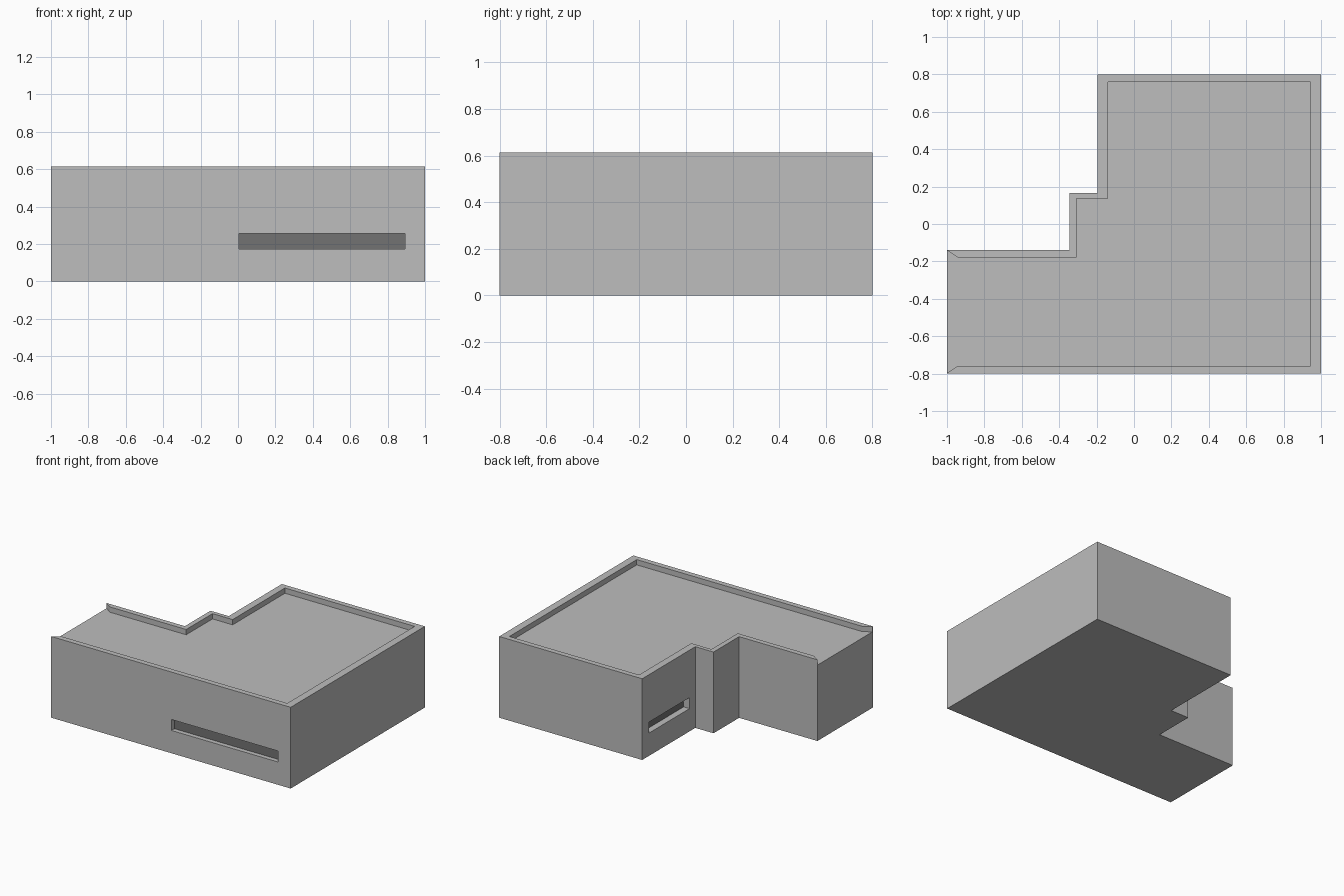
import bpy
import bmesh
from mathutils import Vector

cube = bpy.data.objects.get("Cube")
if cube:
    bpy.data.objects.remove(cube, do_unlink=True)

HEIGHT, ROOF = 0.613, 0.573
SILL, HEAD = 0.172, 0.255


def material(name, value):
    mat = bpy.data.materials.new(name)
    mat.use_nodes = True
    colour = (value, value, value, 1)
    mat.diffuse_color = colour
    mat.node_tree.nodes["Principled BSDF"].inputs["Base Color"].default_value = colour
    return mat


def prism(name, outline, bottom, top, mat):
    """Extrude a flat outline straight up between two heights."""
    bm = bmesh.new()
    base = bm.faces.new([bm.verts.new((x, y, bottom)) for x, y in outline])
    extruded = bmesh.ops.extrude_face_region(bm, geom=[base], use_keep_orig=True)["geom"]
    verts = [v for v in extruded if isinstance(v, bmesh.types.BMVert)]
    bmesh.ops.translate(bm, verts=verts, vec=Vector((0, 0, top - bottom)))
    bmesh.ops.recalc_face_normals(bm, faces=bm.faces)
    mesh = bpy.data.meshes.new(name)
    bm.to_mesh(mesh)
    bm.free()
    mesh.materials.append(mat)
    obj = bpy.data.objects.new(name, mesh)
    bpy.context.collection.objects.link(obj)
    return obj


def rectangle(x0, x1, y0, y1):
    return [(x0, y0), (x1, y0), (x1, y1), (x0, y1)]


def cut(target, cutter):
    mod = target.modifiers.new(cutter.name, "BOOLEAN")
    mod.operation = "DIFFERENCE"
    mod.solver = "EXACT"
    mod.object = cutter
    cutter.hide_render = True
    bpy.context.view_layer.objects.active = target
    bpy.ops.object.modifier_apply(modifier=mod.name)
    bpy.data.objects.remove(cutter, do_unlink=True)


wall = material("wall grey", 0.51)
glass = material("dark window grey", 0.17)

# Stepped building block
footprint = [(-1, -0.8), (1, -0.8), (1, 0.8), (-0.194, 0.8),
             (-0.194, 0.166), (-0.346, 0.166), (-0.346, -0.139), (-1, -0.139)]
building = prism("building", footprint, 0, HEIGHT, wall)

# Sunken roof, open on the short end where the parapet is mitred
roof_outline = [(-1.03, -0.817), (-0.943, -0.759), (0.943, -0.759), (0.943, 0.76),
                (-0.14, 0.76), (-0.14, 0.136), (-0.308, 0.136), (-0.308, -0.178),
                (-0.943, -0.178), (-1.03, -0.121)]
cut(building, prism("roof_cutter", roof_outline, ROOF, 0.8, wall))

# Long window slots with recessed dark glass
windows = {
    "front_window": (rectangle(0.005, 0.893, -0.9, -0.76),
                     rectangle(0.005, 0.893, -0.765, -0.76)),
    "side_window": (rectangle(-0.3, -0.14, 0.235, 0.72),
                    rectangle(-0.145, -0.14, 0.235, 0.72)),
}
for name, (opening, pane) in windows.items():
    cut(building, prism(name + "_cutter", opening, SILL, HEAD, wall))
    prism(name + "_glass", pane, SILL, HEAD, glass)
